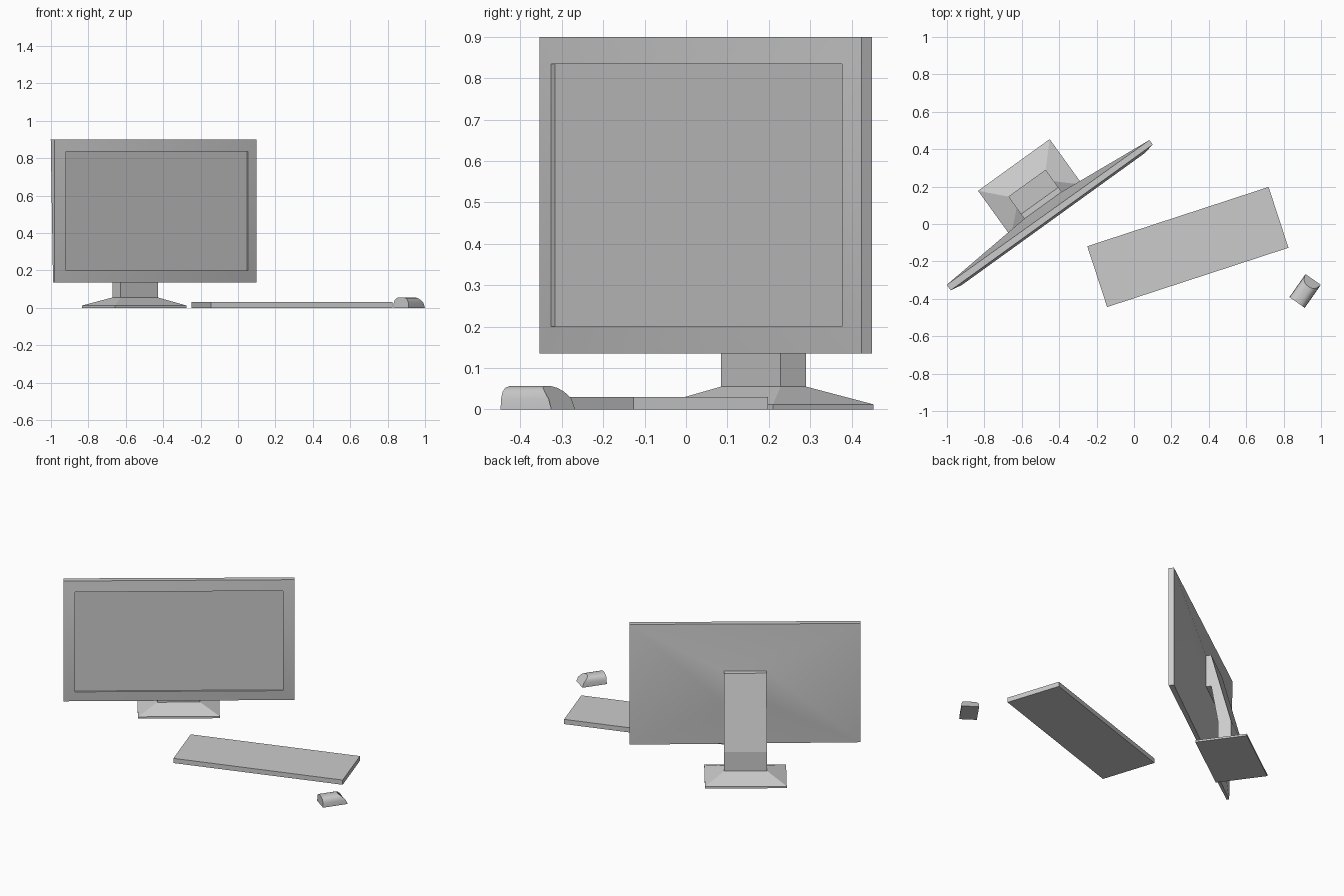
import bpy, bmesh, math
from mathutils import Matrix, Vector

if "Cube" in bpy.data.objects:
    bpy.data.objects.remove(bpy.data.objects["Cube"])


def frame(x, y, deg):
    return Matrix.Translation((x, y, 0)) @ Matrix.Rotation(math.radians(deg), 4, 'Z')


def loft(name, rings, mat, smooth=None):
    """Skin equal-length point rings, cap both ends, place with mat."""
    bm = bmesh.new()
    vs = [[bm.verts.new(mat @ Vector(p)) for p in r] for r in rings]
    for a, b in zip(vs, vs[1:]):
        for i in range(len(a)):
            j = (i + 1) % len(a)
            bm.faces.new((a[i], a[j], b[j], b[i]))
    bm.faces.new(vs[0])
    bm.faces.new(vs[-1])
    bmesh.ops.recalc_face_normals(bm, faces=bm.faces)
    me = bpy.data.meshes.new(name)
    bm.to_mesh(me)
    bm.free()
    ob = bpy.data.objects.new(name, me)
    bpy.context.collection.objects.link(ob)
    if smooth:
        bpy.ops.object.select_all(action='DESELECT')
        ob.select_set(True)
        bpy.context.view_layer.objects.active = ob
        bpy.ops.object.shade_smooth_by_angle(angle=math.radians(smooth))
    return ob


def upright(y, hw, z0, z1):
    return [(-hw, y, z0), (hw, y, z0), (hw, y, z1), (-hw, y, z1)]


def flat(z, hw, y0, y1):
    return [(-hw, y0, z), (hw, y0, z), (hw, y1, z), (-hw, y1, z)]


monitor = frame(-0.44, 0.035, 35.8)

# Panel: shallow pyramid back, thin edge, raised bezel, recessed screen
W, Z0, Z1, B = 0.666, 0.135, 0.9, 0.065
edge_back = upright(0.03, W, Z0, Z1)
edge_back[0] = (-W, 0.015, Z0)
edge_back[3] = (-W, 0.036, Z1)
loft("screen_panel", [
    upright(0.08, 0.125, 0.42, 0.62),
    edge_back,
    upright(0.0, W, Z0, Z1),
    upright(-0.012, W - B, Z0 + B, Z1 - B),
    upright(0.0, W - B, Z0 + B, Z1 - B),
], monitor, 20)

# Stand foot: thin slab rising to the post
loft("stand_foot", [
    flat(0, 0.236, 0.046, 0.346),
    flat(0.012, 0.236, 0.046, 0.346),
    flat(0.055, 0.123, 0.15, 0.226),
], monitor)

# Stand arm: side profile (depth, height) extruded across
profile = [(0.15, 0.05), (0.15, 0.18), (0.11, 0.42), (0.08, 0.42),
           (0.08, 0.622), (0.11, 0.622), (0.226, 0.176), (0.226, 0.05)]
loft("stand_arm", [[(x, y, z) for y, z in profile] for x in (-0.123, 0.123)], monitor)

# Keyboard slab
loft("keyboard", [flat(z, 0.51, -0.171, 0.171) for z in (0, 0.03)], frame(0.288, -0.123, 18.1))

# Mouse: arched section, far end slanted down
half = [(0.05, 0), (0.048, 0.026), (0.041, 0.043), (0.03, 0.052), (0.014, 0.056)]
arch = half + [(-y, z) for y, z in reversed(half)]
loft("mouse", [
    [(-0.075, y, z) for y, z in arch],
    [(0.075 - 0.045 * (z / 0.056) ** 2, y, z) for y, z in arch],
], frame(0.915, -0.358, 55), 35)
